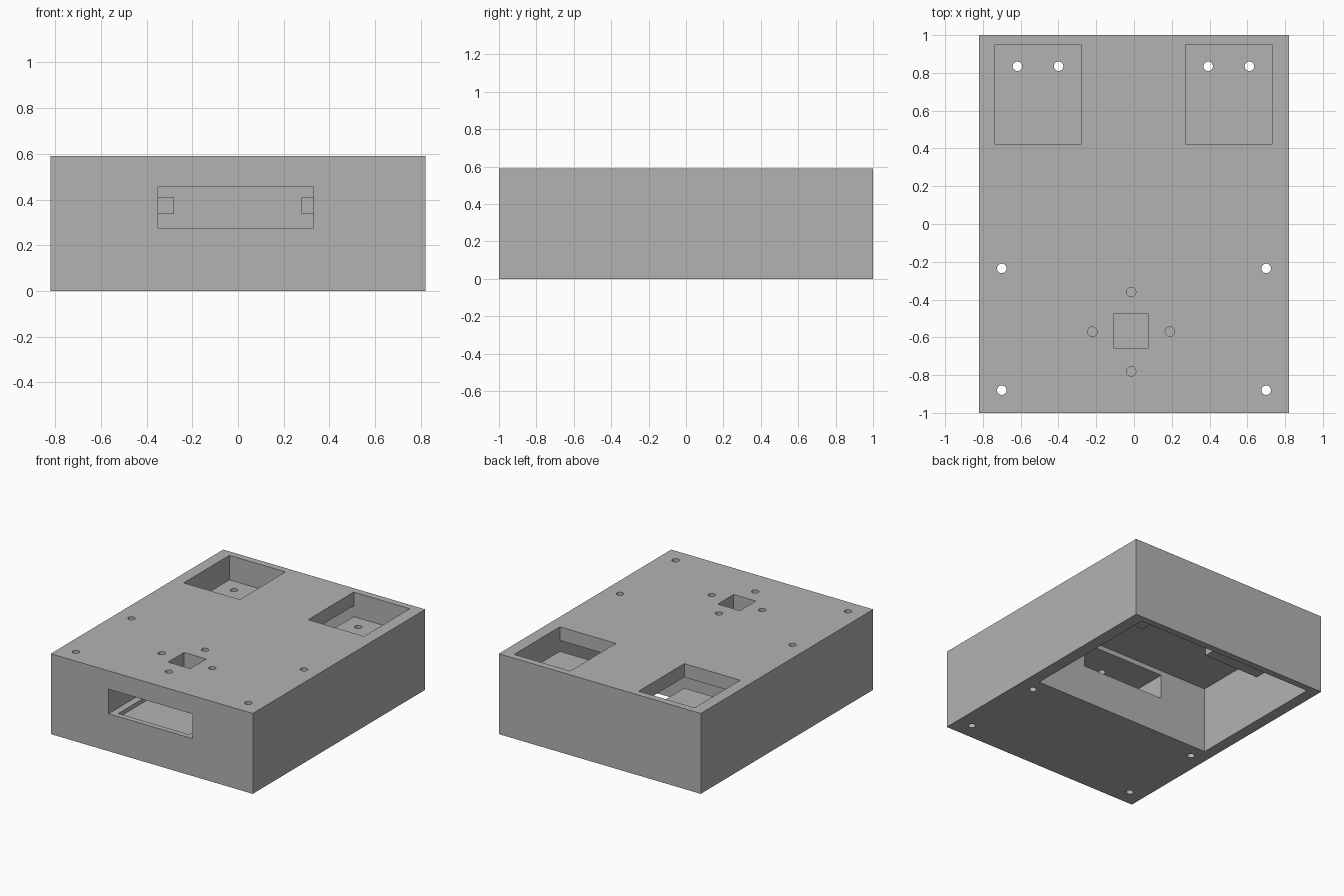
import bpy
import bmesh
from math import radians
from mathutils import Matrix, Vector

default = bpy.data.objects.get("Cube")
if default:
    bpy.data.objects.remove(default, do_unlink=True)

GREY = (0.45, 0.45, 0.45, 1)
grey = bpy.data.materials.new("matte_grey")
grey.use_nodes = True
grey.diffuse_color = GREY
grey.node_tree.nodes["Principled BSDF"].inputs["Base Color"].default_value = GREY


def make(name, bm):
    mesh = bpy.data.meshes.new(name)
    bm.to_mesh(mesh)
    bm.free()
    mesh.materials.append(grey)
    obj = bpy.data.objects.new(name, mesh)
    bpy.context.collection.objects.link(obj)
    return obj


def box(name, x, y, z):
    """Box from (min, max) pairs."""
    lo, hi = Vector((x[0], y[0], z[0])), Vector((x[1], y[1], z[1]))
    bm = bmesh.new()
    bmesh.ops.create_cube(bm, size=1, matrix=Matrix.Translation((lo + hi) / 2)
                          @ Matrix.Diagonal((*(hi - lo), 1)))
    return make(name, bm)


def drill(x, y, z):
    """Round cutter along z."""
    bm = bmesh.new()
    bmesh.ops.create_cone(bm, cap_ends=True, segments=32, radius1=0.025, radius2=0.025,
                          depth=z[1] - z[0],
                          matrix=Matrix.Translation((x, y, (z[0] + z[1]) / 2)))
    return make("drill", bm)


def cut(obj, cutters):
    """Subtract every cutter, bake the result and remove the cutters."""
    for c in cutters:
        c.hide_render = True
        mod = obj.modifiers.new("cut", "BOOLEAN")
        mod.operation = "DIFFERENCE"
        mod.solver = "EXACT"
        mod.object = c
    graph = bpy.context.evaluated_depsgraph_get()
    baked = bpy.data.meshes.new_from_object(obj.evaluated_get(graph))
    obj.modifiers.clear()
    obj.data = baked
    for c in cutters:
        bpy.data.objects.remove(c, do_unlink=True)
    bpy.ops.object.select_all(action="DESELECT")
    obj.select_set(True)
    bpy.context.view_layer.objects.active = obj
    bpy.ops.object.shade_smooth_by_angle(angle=radians(30))


POCKETS = {"right": (-0.735, -0.28), "left": (0.275, 0.73)}
POCKET_Y = (0.42, 0.95)

# Housing: open cavity below, front slot with a shallow floor recess
housing = box("housing", (-0.82, 0.82), (-1, 1), (0, 0.59))
cutters = [
    box("cavity", (-0.735, 0.73), (-0.13, 0.95), (-0.1, 0.49)),
    box("slot", (-0.35, 0.33), (-1.1, 0), (0.275, 0.455)),
    box("recess", (-0.30, 0.28), (-0.96, -0.17), (0.245, 0.3)),
    box("square_window", (-0.105, 0.075), (-0.66, -0.475), (0.4, 0.7)),
]

# Pocket openings in the top
cutters += [box("pocket", x, POCKET_Y, (0.45, 0.7)) for x in POCKETS.values()]

# Screw holes right through the corners of the front half
cutters += [drill(x, y, (-0.1, 0.7)) for x in (-0.7, 0.7) for y in (-0.88, -0.235)]

# Four small holes around the square window
for dx, dy in ((0.205, 0), (-0.205, 0), (0, 0.21), (0, -0.21)):
    cutters.append(drill(-0.015 + dx, -0.57 + dy, (0.4, 0.7)))
cut(housing, cutters)

# Shelves hung below the pockets, each with two holes
for side, x in POCKETS.items():
    shelf = box(side + "_shelf", x, POCKET_Y, (0.34, 0.41))
    cut(shelf, [drill(x[0] + d, 0.835, (0.2, 0.5)) for d in (0.118, 0.336)])
